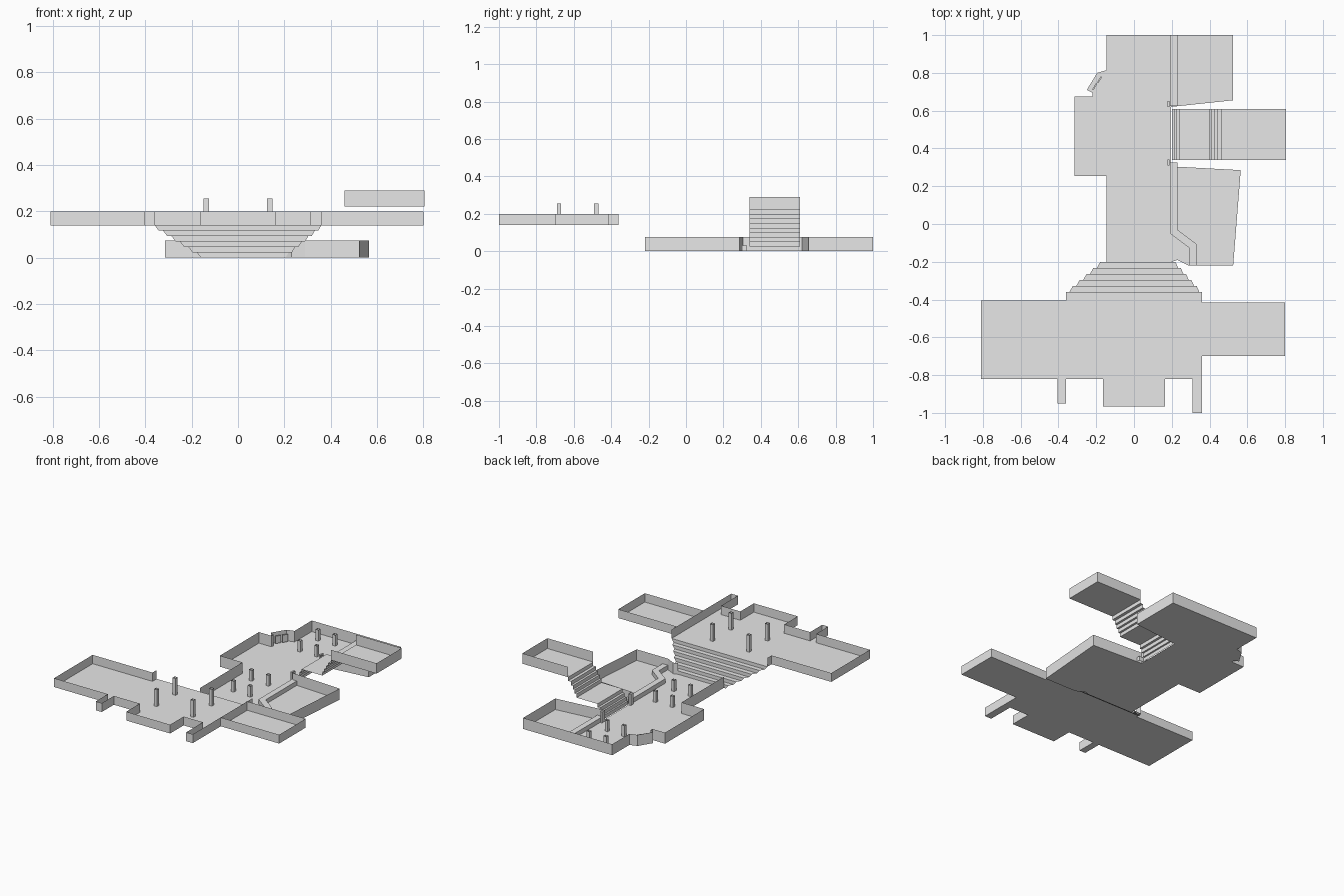
import bpy, bmesh
from mathutils import Matrix, Vector

cube = bpy.data.objects.get("Cube")
if cube:
    bpy.data.objects.remove(cube)

grey = bpy.data.materials.new("plain grey")
grey.use_nodes = True
grey.diffuse_color = (0.8, 0.8, 0.8, 1)
grey.node_tree.nodes["Principled BSDF"].inputs["Base Color"].default_value = (0.8, 0.8, 0.8, 1)


def finish(name, bm):
    mesh = bpy.data.meshes.new(name)
    bm.to_mesh(mesh)
    bm.free()
    mesh.materials.append(grey)
    obj = bpy.data.objects.new(name, mesh)
    bpy.context.scene.collection.objects.link(obj)
    return obj


def floor(name, outline, z):
    bm = bmesh.new()
    face = bm.faces.new([bm.verts.new((x, y, z)) for x, y in outline])
    face.normal_update()
    if face.normal.z < 0:
        face.normal_flip()
    finish(name, bm)


def walls(name, path, low, high):
    """Thin vertical sheet along an open path."""
    bm = bmesh.new()
    columns = [[bm.verts.new((x, y, z)) for z in (low, high)] for x, y in path]
    for a, b in zip(columns, columns[1:]):
        bm.faces.new((a[0], b[0], b[1], a[1]))
    finish(name, bm)


def strips(name, rows):
    """Faces between successive two-point rows, for stairs and kerbs."""
    bm = bmesh.new()
    rows = [[bm.verts.new(p) for p in row] for row in rows]
    for a, b in zip(rows, rows[1:]):
        bm.faces.new((a[0], a[1], b[1], b[0]))
    finish(name, bm)


def post(name, x, y, low, high, sx, sy, angle=0, capped=True):
    bm = bmesh.new()
    place = (Matrix.Translation((x, y, (low + high) / 2)) @ Matrix.Rotation(angle, 4, 'Z')
             @ Matrix.Diagonal((sx, sy, high - low, 1)))
    bmesh.ops.create_cube(bm, size=1, matrix=place)
    if not capped:
        ends = [f for f in bm.faces if abs(f.normal.z) > 0.9]
        bmesh.ops.delete(bm, geom=ends, context='FACES_ONLY')
    finish(name, bm)


def kerb(name, inner, outer, height):
    bm = bmesh.new()
    rows = []
    for a, b in zip(inner, outer):
        rows.append([bm.verts.new((*p, z)) for p, z in ((a, 0), (a, height), (b, height), (b, 0))])
    for a, b in zip(rows, rows[1:]):
        for i in range(3):
            bm.faces.new((a[i], b[i], b[i + 1], a[i + 1]))
    bm.faces.new(rows[0])
    bm.faces.new(rows[-1][::-1])
    bmesh.ops.recalc_face_normals(bm, faces=bm.faces)
    finish(name, bm)


LOW_TOP, DECK, DECK_TOP, ROOM, ROOM_TOP = 0.075, 0.14, 0.2, 0.22, 0.29

# Lower hall: floor and walls, open at both stairways
west = [(-.145, -.2), (-.145, .255), (-.315, .255), (-.315, .675), (-.22, .675),
        (-.22, .695), (-.25, .71), (-.195, .8), (-.145, .815), (-.145, 1)]
north_east = [(.525, 1), (.525, .655), (.195, .62), (.195, .61)]
south_east = [(.195, .34), (.195, .305), (.565, .285), (.525, -.22), (.29, -.22), (.23, -.19), (.2, -.2)]
floor("lower_floor", west + north_east + south_east, 0)
walls("lower_wall_west", west + north_east, 0, LOW_TOP)
walls("lower_wall_east", south_east, 0, LOW_TOP)

# Low kerbs that separate the side rooms
kerb("kerb_south", [(.19, .325), (.19, -.05), (.29, -.125), (.29, -.22)],
     [(.23, .325), (.23, -.03), (.33, -.105), (.33, -.22)], .03)
kerb("kerb_north", [(.19, .625), (.19, 1)], [(.23, .625), (.23, 1)], .03)
for side, y in (("south", .325), ("north", .635)):
    post("gate_post_" + side, .183, y, 0, LOW_TOP, .012, .032)

# Small panels in the angled alcove
for i, (x, y) in enumerate(((-.208, .727), (-.182, .764))):
    post(f"alcove_panel_{i}", x, y, .01, .06, .008, .038, -.55)

# Upper deck: one closed outline apart from the wide stair
deck = [(-.36, -.36), (-.36, -.405), (-.81, -.405), (-.81, -.82), (-.405, -.82), (-.405, -.95),
        (-.36, -.95), (-.36, -.82), (-.165, -.82), (-.165, -.965), (.165, -.965), (.165, -.82),
        (.31, -.82), (.31, -1), (.36, -1), (.36, -.7), (.8, -.7), (.8, -.415), (.36, -.415), (.36, -.36)]
floor("deck_floor", deck, DECK)
walls("deck_wall", deck, DECK, DECK_TOP)
walls("deck_partition", [(.36, -.7), (.36, -.415)], DECK, DECK_TOP)

# Wide stair, flaring from the hall up to the deck
rows, steps = [], 6
for i in range(2 * steps):
    t = i / (2 * steps - 1)
    y = -.2 - .16 * (i // 2) / (steps - 1)
    z = DECK * ((i + 1) // 2) / steps
    rows.append(((-.16 - .2 * t, y, z), (.205 + .155 * t, y, z)))
strips("wide_stair", rows)

# Side stair with a landing, up to the raised room
risers = [.2, .211, .223, .239, .397, .411, .425, .44, .46]
rows = []
for i, x in enumerate(risers):
    for k in (i, i + 1):
        z = ROOM * k / len(risers)
        rows.append(((x, .61, z), (x, .34, z)))
strips("side_stair", rows)
room = [(.46, .34), (.805, .34), (.805, .61), (.46, .61)]
floor("raised_room_floor", room, ROOM)
walls("raised_room_wall", room, ROOM, ROOM_TOP)

# Open-topped square pillars
for x in (-.137, .137):
    for y in (-.68, -.48):
        post("deck_pillar", x, y, DECK, .255, .022, .022, capped=False)
for x in (-.042, .085):
    for y in (.01, .205, .725, .92):
        post("hall_pillar", x, y, 0, LOW_TOP, .022, .022, capped=False)
